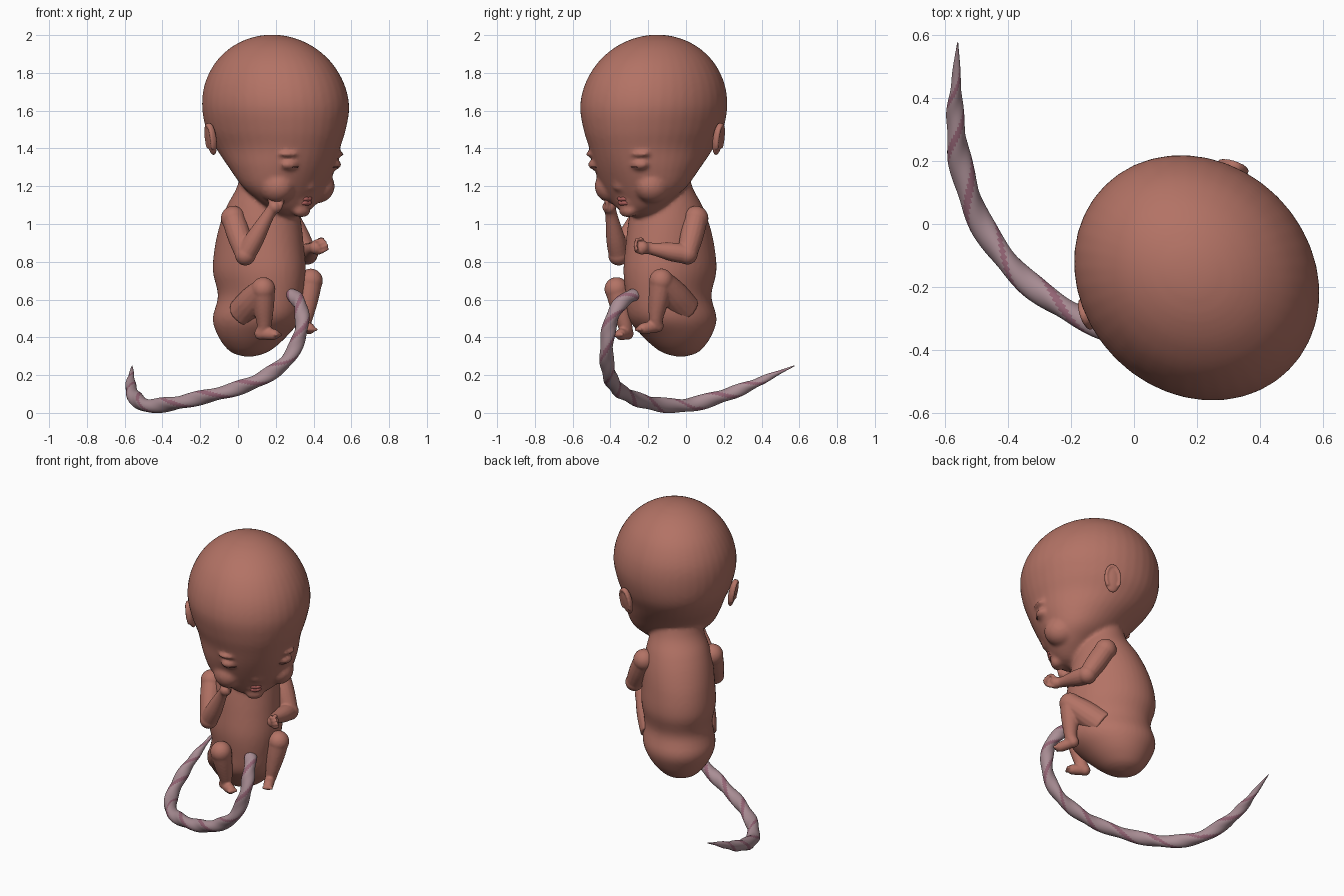
import bpy, bmesh, math
from mathutils import Vector, Matrix

if "Cube" in bpy.data.objects:
    bpy.data.objects.remove(bpy.data.objects["Cube"])

TURN = Matrix.Rotation(math.radians(-45), 4, 'Z')   # body looks towards +x -y
MID = 0.02                                          # sideways centre of the body


def material(name, rgb):
    m = bpy.data.materials.new(name)
    m.diffuse_color = (*rgb, 1)
    m.use_nodes = True
    m.node_tree.nodes["Principled BSDF"].inputs["Base Color"].default_value = m.diffuse_color
    return m


SKIN = material("skin", (0.45, 0.17, 0.13))
LIP = material("lip", (0.40, 0.11, 0.10))
DARK = material("lid_line", (0.20, 0.07, 0.06))
CORD = material("cord_pale", (0.40, 0.27, 0.30))
VEIN = material("cord_vein", (0.30, 0.13, 0.18))


def spline(rows, n):
    """Catmull-Rom interpolation through equal-length rows of numbers."""
    out = []
    for i in range(len(rows) - 1):
        p0, p1 = rows[max(i - 1, 0)], rows[i]
        p2, p3 = rows[i + 1], rows[min(i + 2, len(rows) - 1)]
        for k in range(n):
            t = k / n
            out.append([0.5 * (2*b + (c - a)*t + (2*a - 5*b + 4*c - d)*t*t + (3*b - a - 3*c + d)*t**3)
                        for a, b, c, d in zip(p0, p1, p2, p3)])
    out.append(list(rows[-1]))
    return out


def skin_rings(bm, rings):
    """Bridge rings of points into a closed tube; returns side faces row by row."""
    vs = [[bm.verts.new(p) for p in r] for r in rings]
    n = len(vs[0])
    faces = [[bm.faces.new((a[i], a[(i+1) % n], b[(i+1) % n], b[i])) for i in range(n)]
             for a, b in zip(vs, vs[1:])]
    bm.faces.new(vs[0][::-1])
    bm.faces.new(vs[-1])
    return faces


def loft(bm, rows, n=4, seg=40):
    """Rows are (z, forward centre, half depth, half width)."""
    rings = []
    for z, c, a, b in spline(rows, n):
        a, b = max(a, 0.004), max(b, 0.004)
        rings.append([(c + a*math.cos(2*math.pi*i/seg), MID + b*math.sin(2*math.pi*i/seg), z)
                      for i in range(seg)])
    skin_rings(bm, rings)


def tube(bm, rows, n=5, seg=16, lobes=0.0, twist=0.0):
    """Rows are (x, y, z, radius); optional twisted lobes."""
    pts = spline(rows, n)
    pos = [Vector(p[:3]) for p in pts]
    side, rings = None, []
    for k, p in enumerate(pos):
        t = (pos[min(k+1, len(pos)-1)] - pos[max(k-1, 0)]).normalized()
        if side is None:
            side = t.orthogonal()
        side = (side - t * side.dot(t)).normalized()
        up = t.cross(side)
        ring = []
        for i in range(seg):
            a = 2*math.pi*i/seg
            r = max(pts[k][3], 0.002) * (1 + lobes*math.cos(2*(a - twist*k)))
            ring.append(p + (side*math.cos(a) + up*math.sin(a)) * r)
        rings.append(ring)
    return skin_rings(bm, rings)


def ball(bm, c, r, rot=None):
    m = Matrix.Translation(c)
    if rot:
        m = m @ rot
    r = (r, r, r) if isinstance(r, (int, float)) else r
    bmesh.ops.create_uvsphere(bm, u_segments=24, v_segments=14, radius=1,
                              matrix=m @ Matrix.Diagonal((*r, 1)))


def finish(bm, name, mats, voxel=None, smooth=4, turn=True):
    bmesh.ops.recalc_face_normals(bm, faces=bm.faces)
    for f in bm.faces:
        f.smooth = True
    me = bpy.data.meshes.new(name)
    bm.to_mesh(me)
    bm.free()
    for m in mats:
        me.materials.append(m)
    ob = bpy.data.objects.new(name, me)
    bpy.context.collection.objects.link(ob)
    if turn:
        ob.matrix_world = TURN
    if voxel:                                  # blend overlapping shells
        rm = ob.modifiers.new("blend", 'REMESH')
        rm.mode, rm.voxel_size, rm.use_smooth_shade = 'VOXEL', voxel, True
        sm = ob.modifiers.new("soften", 'SMOOTH')
        sm.factor, sm.iterations = 0.5, smooth
    return ob


# Head and torso with soft facial features
bm = bmesh.new()
loft(bm, [(0.295, .06, .0, .0), (0.31, .062, .07, .07), (0.34, .07, .125, .12), (0.41, .09, .19, .18),
          (0.5, .12, .25, .215), (0.62, .15, .25, .20), (0.75, .14, .27, .22), (0.88, .14, .255, .215),
          (1.0, .15, .225, .205), (1.1, .165, .19, .185), (1.2, .19, .15, .155), (1.32, .23, .16, .15)])
cranium = []
for d in (0, 18, 36, 52, 66, 78, 86, 90):
    s, c = math.sin(math.radians(d)), math.cos(math.radians(d))
    cranium.append((1.62 + .382*s, .262 - .027*s, .414*c, .364*c))
loft(bm, [(1.035, .37, .0, .0), (1.05, .37, .06, .07), (1.08, .37, .10, .125), (1.13, .36, .14, .19),
          (1.2, .335, .205, .25), (1.3, .31, .28, .285), (1.4, .28, .35, .305), (1.5, .265, .397, .34)] + cranium)
ball(bm, (.515, MID, 1.20), (.035, .042, .028))            # nose tip
ball(bm, (.525, MID, 1.25), (.035, .022, .06))             # nose bridge
ball(bm, (.455, MID, 1.07), (.04, .055, .035))             # chin
ball(bm, (.47, MID, 1.125), (.035, .06, .04))              # muzzle
for s in (-1, 1):
    ball(bm, (.505, MID + s*.025, 1.195), .024)            # nostril wing
    ball(bm, (.42, MID + s*.15, 1.20), (.10, .09, .09))    # cheek
    ball(bm, (.525, MID + s*.155, 1.315), (.045, .06, .032))   # closed eye
    ball(bm, (.53, MID + s*.15, 1.37), (.05, .08, .02))    # brow
finish(bm, "head_and_torso", [SKIN], 0.012, 5)

# Lips and closed eyelid lines
bm = bmesh.new()
for z, u, r in ((1.133, .500, .011), (1.112, .494, .012)):
    tube(bm, [(u - .025, MID - .045, z - .006, .003), (u, MID - .02, z, r), (u + .003, MID, z - .002, r),
              (u, MID + .02, z, r), (u - .025, MID + .045, z - .006, .003)])
finish(bm, "lips", [LIP])
bm = bmesh.new()
for s in (-1, 1):
    tube(bm, [(.548, MID + s*.11, 1.306, .002), (.562, MID + s*.14, 1.301, .005),
              (.557, MID + s*.17, 1.302, .005), (.53, MID + s*.205, 1.312, .002)], seg=8)
finish(bm, "eyelid_lines", [DARK])

# Ears: shell with a rolled rim
for s, side in ((-1, "right"), (1, "left")):
    bm = bmesh.new()
    rot = Matrix.Rotation(math.radians(-10*s), 4, 'X') @ Matrix.Rotation(math.radians(25*s), 4, 'Z')
    c = Vector((.10, MID + s*.318, 1.45))
    ball(bm, c, (.05, .022, .088), rot)
    rim = []
    for d in range(-40, 221, 20):
        a = math.radians(d)
        p = rot @ Vector((-.042*math.sin(a + .6), s*.012, .074*math.cos(a + .6 - 1.2)))
        p = rot @ Vector((.042*math.cos(a), s*.012, .076*math.sin(a)))
        rim.append((*(c + p), .011))
    tube(bm, rim, 2, 10)
    finish(bm, side + "_ear", [SKIN], 0.006, 4)

# Arms: shoulder, elbow, wrist, palm, then hand direction
ARMS = {"right": ((.15, -.185, 1.03), (.28, -.225, .835), (.395, -.165, 1.05), (.425, -.15, 1.09), (.3, .25, 1)),
        "left": ((.15, .225, 1.03), (.255, .265, .84), (.41, .145, .87), (.455, .13, .875), (1, -.1, .25))}
for side, (sh, el, wr, pa, d) in ARMS.items():
    bm = bmesh.new()
    mix = lambda a, b, t: Vector(a).lerp(Vector(b), t)
    tube(bm, [(*sh, .062), (*mix(sh, el, .5), .062), (*el, .052)])
    tube(bm, [(*el, .052), (*mix(el, wr, .4), .050), (*wr, .032), (*pa, .034)])
    for p, r in ((sh, .066), (el, .055), (pa, .036)):
        ball(bm, p, r)
    d = Vector(d).normalized()
    across = d.cross(Vector((-.3, 1, .2))).normalized()
    curl = d.cross(across) * (1 if side == "right" else -1)
    for i in range(4):                                     # fingers
        b = Vector(pa) + across * (i - 1.5) * .019
        ln = .068 - .008*abs(i - 1.3)
        tube(bm, [(*b, .013), (*(b + d*ln*.7), .012), (*(b + d*ln + curl*.018), .009)], 4, 10)
        ball(bm, b + d*ln + curl*.018, .0095)
    b = Vector(pa)                                         # thumb
    tube(bm, [(*b, .014), (*(b + across*.03 + d*.02 + curl*.02), .012), (*(b + across*.03 + d*.045 + curl*.03), .009)], 4, 10)
    finish(bm, side + "_arm", [SKIN], 0.006, 4)

# Legs: hip, knee, ankle, heel, toe
LEGS = {"right": ((.17, -.13, .53), (.355, -.165, .655), (.325, -.13, .46), (.305, -.135, .42), (.385, -.11, .415)),
        "left": ((.17, .16, .55), (.365, .18, .70), (.365, .14, .50), (.35, .135, .46), (.435, .105, .445))}
for side, (hip, knee, ank, heel, toe) in LEGS.items():
    bm = bmesh.new()
    shin = Vector(knee).lerp(Vector(ank), .5)
    tube(bm, [(*hip, .085), (*Vector(hip).lerp(Vector(knee), .5), .08), (*knee, .062)])
    tube(bm, [(*knee, .062), (*shin, .054), (*ank, .038), (*heel, .034)])
    tube(bm, [(*heel, .030), (*Vector(heel).lerp(Vector(toe), .5), .032), (*toe, .030)])
    for p, r in ((knee, .064), (heel, .034), (toe, .026)):
        ball(bm, p, r)
    d = (Vector(toe) - Vector(heel)).normalized()
    across = d.cross(Vector((0, 0, 1))).normalized()
    for i in range(5):                                     # toes
        ball(bm, Vector(toe) + d*.022 + across*(i - 2)*.012, .010)
    finish(bm, side + "_leg", [SKIN], 0.007, 4)

# Twisted cord with a spiral vein
bm = bmesh.new()
path = [(.25, -.23, .625, .034), (.295, -.29, .62, .035), (.335, -.37, .55, .036), (.33, -.413, .42, .036),
        (.26, -.42, .28, .036), (.13, -.40, .185, .037), (-.02, -.36, .125, .036), (-.2, -.28, .08, .036),
        (-.36, -.165, .047, .037), (-.485, 0, .04, .037), (-.548, .18, .085, .036), (-.567, .33, .14, .028),
        (-.565, .45, .195, .016), (-.56, .575, .25, .002)]
TW = 0.22
for k, row in enumerate(tube(bm, path, 12, 28, 0.10, TW)):
    for i, f in enumerate(row):
        a = (2*math.pi*(i + .5)/28 - TW*k + math.pi/2) % math.pi
        f.material_index = 1 if abs(a - math.pi/2) < .3 else 0
finish(bm, "umbilical_cord", [CORD, VEIN], turn=False)
